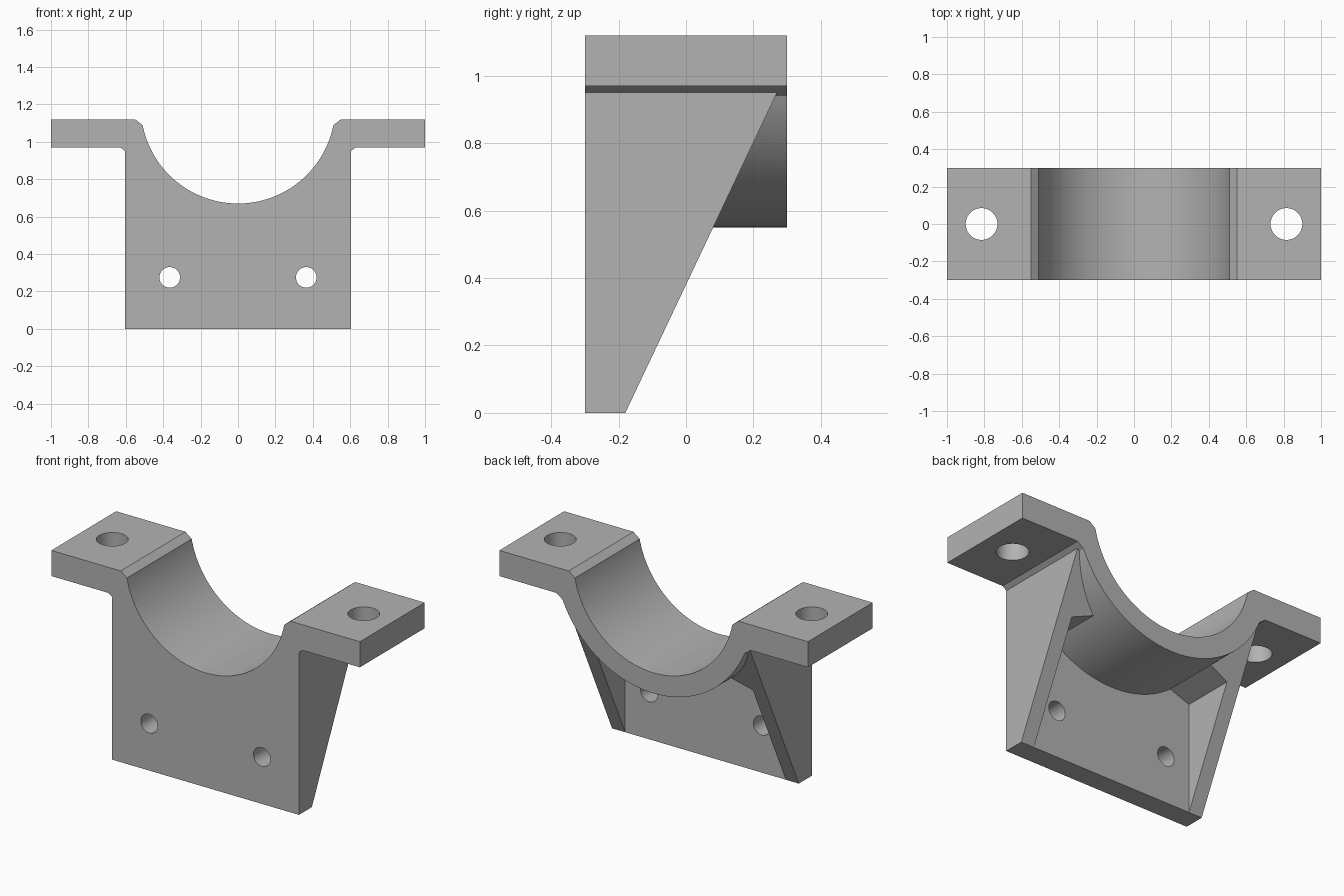
import bpy
import math
from mathutils import Matrix

old = bpy.data.objects.get("Cube")
if old:
    bpy.data.objects.remove(old, do_unlink=True)

grey = bpy.data.materials.new("plain_grey")
grey.use_nodes = True
COLOUR = (0.45, 0.45, 0.45, 1)
grey.diffuse_color = COLOUR
grey.node_tree.nodes["Principled BSDF"].inputs["Base Color"].default_value = COLOUR

AXIS_Z, BORE_R, OUTER_R = 1.19, 0.52, 0.64
FRONT, BACK, PLATE_BACK = -0.30, 0.30, -0.18


def prism(name, profile, start, end, axis="Y"):
    """Extrude a closed profile: (x, z) along Y, or (y, z) along X."""
    n = len(profile)
    place = (lambda p, t: (p[0], t, p[1])) if axis == "Y" else (lambda p, t: (t, p[0], p[1]))
    verts = [place(p, t) for t in (start, end) for p in profile]
    faces = [list(range(n)), list(range(2 * n - 1, n - 1, -1))]
    faces += [[i, i + n, (i + 1) % n + n, (i + 1) % n] for i in range(n)]
    mesh = bpy.data.meshes.new(name)
    mesh.from_pydata(verts, [], faces)
    obj = bpy.data.objects.new(name, mesh)
    bpy.context.collection.objects.link(obj)
    mesh.materials.append(grey)
    bpy.context.view_layer.objects.active = obj
    bpy.ops.object.mode_set(mode="EDIT")
    bpy.ops.mesh.select_all(action="SELECT")
    bpy.ops.mesh.normals_make_consistent(inside=False)
    bpy.ops.object.mode_set(mode="OBJECT")
    return obj


def cylinder(name, radius, location, along_y=True, sides=48):
    rotation = (math.pi / 2, 0, 0) if along_y else (0, 0, 0)
    bpy.ops.mesh.primitive_cylinder_add(vertices=sides, radius=radius, depth=1,
                                        location=location, rotation=rotation)
    obj = bpy.context.object
    obj.name = name
    obj.data.materials.append(grey)
    return obj


def combine(target, other, operation):
    mod = target.modifiers.new(other.name, "BOOLEAN")
    mod.operation, mod.object, mod.solver = operation, other, "EXACT"
    bpy.context.view_layer.objects.active = target
    bpy.ops.object.modifier_apply(modifier=mod.name)
    bpy.data.objects.remove(other, do_unlink=True)


def mirrored(half):
    """Close a right-hand outline with its reflection across x = 0."""
    return half + [(-x, z) for x, z in reversed(half)]


# Saddle strap with bolt flanges
half = [(0.505, 1.085), (0.55, 1.12), (1, 1.12), (1, 0.97), (0.63, 0.97), (0.607, 0.953)]
first = math.asin((AXIS_Z - 0.94) / OUTER_R)
steps = 40
for i in range(steps):
    a = first + (math.pi / 2 - first) * i / (steps - 0.5)
    half.append((OUTER_R * math.cos(a), AXIS_Z - OUTER_R * math.sin(a)))
bracket = prism("bearing_bracket", mirrored(half), FRONT, BACK)

# Upright plate with sloping side gussets
wedge = prism("gusset_block", [(FRONT, 0), (PLATE_BACK, 0), (0.27, 0.95), (FRONT, 0.95)],
              -0.605, 0.605, "X")
pocket = prism("rear_pocket", mirrored([(0.52, -0.1), (0.52, 0.64), (0.38, 0.69)]),
               PLATE_BACK, 0.5)
combine(wedge, pocket, "DIFFERENCE")
combine(bracket, wedge, "UNION")

# Bearing bore and bolt holes
combine(bracket, cylinder("bore", BORE_R, (0, 0, AXIS_Z), sides=128), "DIFFERENCE")
for side in (-1, 1):
    combine(bracket, cylinder("flange_hole", 0.085, (side * 0.815, 0, 1), False), "DIFFERENCE")
    combine(bracket, cylinder("plate_hole", 0.055, (side * 0.365, -0.3, 0.275)), "DIFFERENCE")

# Smooth bores with crisp corners
bpy.ops.object.select_all(action="DESELECT")
bracket.select_set(True)
bpy.context.view_layer.objects.active = bracket
bpy.ops.object.shade_smooth_by_angle(angle=math.radians(15))
